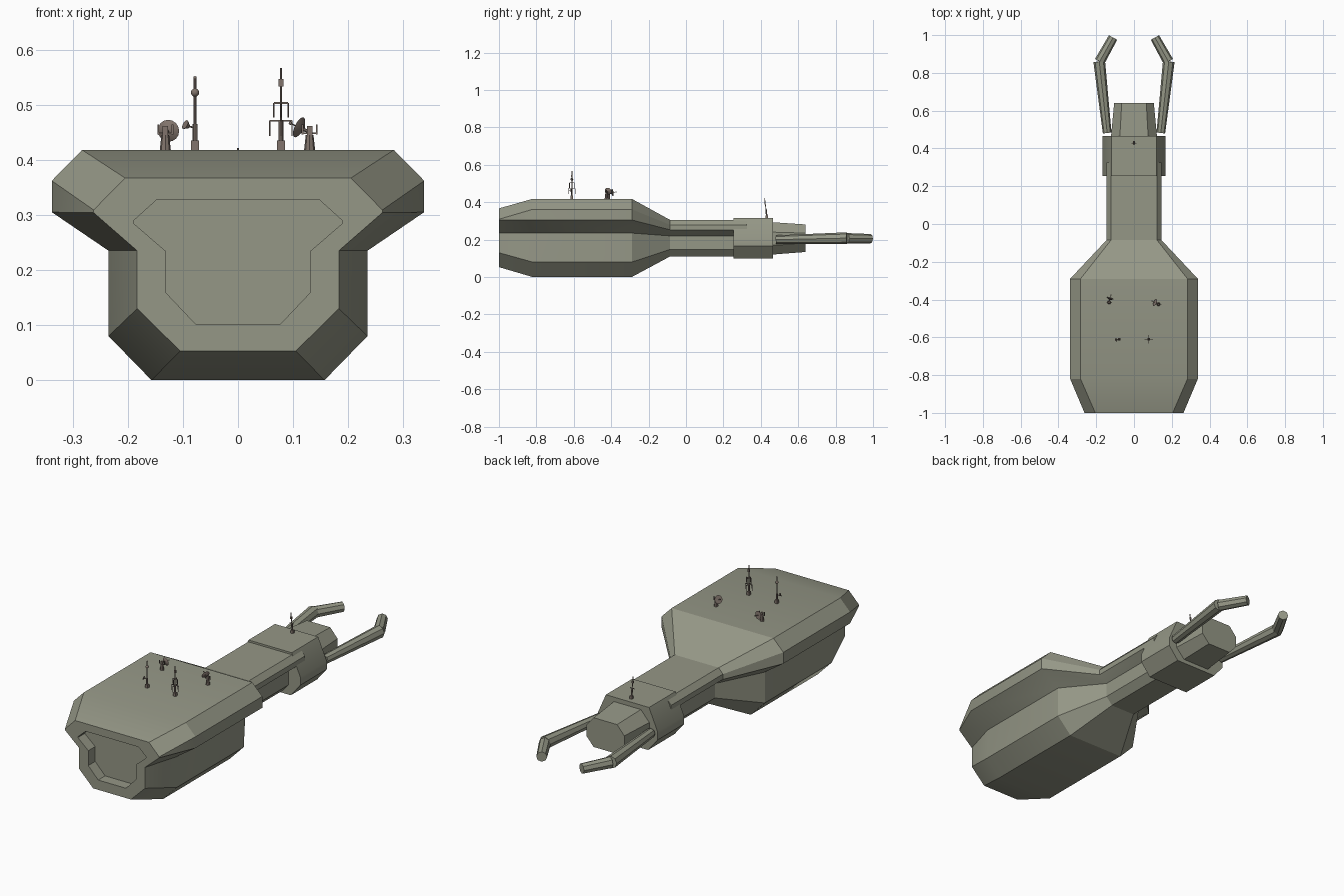
import bpy, bmesh
from math import pi
from mathutils import Vector

cube = bpy.data.objects.get("Cube")
if cube:
    bpy.data.objects.remove(cube)


def material(name, rgb):
    m = bpy.data.materials.new(name)
    m.use_nodes = True
    m.diffuse_color = (*rgb, 1)
    m.node_tree.nodes["Principled BSDF"].inputs["Base Color"].default_value = (*rgb, 1)
    return m


HULL = material("olive grey hull", (0.30, 0.31, 0.24))
METAL = material("brown grey metal", (0.22, 0.175, 0.15))


def finish(bm, name, mat, angle=25):
    bmesh.ops.recalc_face_normals(bm, faces=bm.faces)
    me = bpy.data.meshes.new(name)
    bm.to_mesh(me)
    bm.free()
    me.materials.append(mat)
    ob = bpy.data.objects.new(name, me)
    bpy.context.collection.objects.link(ob)
    bpy.ops.object.select_all(action='DESELECT')
    bpy.context.view_layer.objects.active = ob
    ob.select_set(True)
    bpy.ops.object.shade_smooth_by_angle(angle=angle * pi / 180)
    return ob


def loft(name, rings):
    """Skin mirrored half sections (x, z) placed along y."""
    bm = bmesh.new()
    loops = []
    for y, half in rings:
        pts = half + [(-x, z) for x, z in reversed(half)]
        loops.append([bm.verts.new((x, y, z)) for x, z in pts])
    n = len(loops[0])
    for a, b in zip(loops, loops[1:]):
        for i in range(n):
            j = (i + 1) % n
            bm.faces.new((a[i], a[j], b[j], b[i]))
    bm.faces.new(loops[0])
    bm.faces.new(loops[-1])
    return finish(bm, name, HULL)


def add_rod(bm, a, b, r1, r2=None, sides=8):
    a, b = Vector(a), Vector(b)
    d = b - a
    vs = bmesh.ops.create_cone(bm, cap_ends=True, segments=sides, radius1=r1,
                               radius2=r1 if r2 is None else r2, depth=d.length)["verts"]
    rot = d.to_track_quat('Z', 'Y')
    for v in vs:
        v.co = rot @ v.co + (a + b) / 2


def add_box(bm, centre, size):
    for v in bmesh.ops.create_cube(bm, size=1)["verts"]:
        v.co = Vector(centre) + Vector([c * s for c, s in zip(v.co, size)])


def add_ball(bm, centre, r):
    for v in bmesh.ops.create_uvsphere(bm, u_segments=12, v_segments=8, radius=r)["verts"]:
        v.co += Vector(centre)


# Main hull: recessed front, wide body, tapering into the neck
wide = [(.283, .418), (.338, .362), (.338, .305), (.235, .235), (.235, .08), (.157, 0)]
front = [(.205, .367), (.262, .309), (.262, .304), (.183, .235), (.183, .13), (.105, .053)]
recess = [(.147, .328), (.19, .289), (.19, .285), (.132, .235), (.132, .16), (.077, .102)]
neck = [(x * .43, .11 + z * .467) for x, z in wide]
loft("hull", [(-.945, recess), (-1, recess), (-1, front), (-.82, wide),
              (-.29, wide), (-.085, neck), (.325, neck)])

# Collar and tapered tail block
collar = [(.12, .315), (.168, .205), (.168, .165), (.115, .1)]
loft("collar", [(.255, collar), (.465, collar)])
tail_a = [(.075, .293), (.122, .24), (.122, .17), (.075, .12)]
tail_b = [(.065, .281), (.105, .235), (.105, .178), (.065, .134)]
loft("tail_block", [(.46, tail_a), (.64, tail_b)])

# Two bent docking arms
for side, label in ((1, "left"), (-1, "right")):
    bm = bmesh.new()
    add_rod(bm, (side * .142, .482, .2), (side * .184, .86, .208), .023, .031)
    finish(bm, label + "_arm", HULL)
    bm = bmesh.new()
    add_rod(bm, (side * .182, .86, .207), (side * .111, .987, .205), .028, .025)
    finish(bm, label + "_arm_tip", HULL)

TOP = .418

# Mast with ball and small side dish
bm = bmesh.new()
x, y = -.078, -.61
add_box(bm, (x, y, TOP + .008), (.014, .014, .018))
add_rod(bm, (x, y, TOP), (x, y, .465), .0045)
add_rod(bm, (x, y, .465), (x, y, .55), .0025)
add_ball(bm, (x, y, .522), .0075)
add_ball(bm, (x, y, .549), .003)
add_rod(bm, (x, y, .458), (x - .012, y, .461), .0015)
add_rod(bm, (x - .011, y, .46), (x - .018, y - .004, .464), .003, .009, 12)
finish(bm, "ball_mast", METAL, 40)

# Mast with hanging cross bars
bm = bmesh.new()
x = .078
add_box(bm, (x, y, TOP + .008), (.014, .014, .018))
add_rod(bm, (x, y, TOP), (x, y, .472), .0045)
add_rod(bm, (x, y, .472), (x, y, .567), .0022)
add_box(bm, (x, y, .54), (.009, .009, .013))
for z, reach, drop in ((.503, .013, .026), (.471, .02, .028)):
    add_box(bm, (x, y, z), (2 * reach, .003, .003))
    add_box(bm, (x, y, z), (.003, 2 * reach, .003))
    for s in (-1, 1):
        add_rod(bm, (x + s * reach, y, z), (x + s * reach, y, z - drop), .0015, sides=6)
        add_rod(bm, (x, y + s * reach, z), (x, y + s * reach, z - drop), .0015, sides=6)
finish(bm, "crossbar_mast", METAL, 40)


# Dish antennas on pedestals
def dish_antenna(name, x, y, aim):
    bm = bmesh.new()
    aim = Vector(aim).normalized()
    hub = Vector((x, y, .45))
    add_rod(bm, (x, y, TOP), (x, y, .445), .01, .007)
    add_box(bm, (x, y, .45), (.01, .01, .022))
    centre = hub + aim * .018
    add_rod(bm, hub, centre, .003)
    add_rod(bm, centre - aim * .003, centre + aim * .005, .007, .02, 16)
    add_rod(bm, centre, centre + aim * .024, .0012, sides=6)
    add_ball(bm, centre + aim * .024, .003)
    for s in (-1, 1):
        add_box(bm, (x + s * .013, y, .455), (.003, .003, .018))
    add_box(bm, (x, y, .448), (.026, .003, .003))
    finish(bm, name, METAL, 40)


dish_antenna("right_dish", -.132, -.415, (.25, .95, .12))
dish_antenna("left_dish", .13, -.425, (-.85, .4, .4))

# Small leaning aerial on the collar
bm = bmesh.new()
add_box(bm, (0, .432, .32), (.013, .013, .02))
add_rod(bm, (0, .432, .32), (0, .428, .36), .004)
add_rod(bm, (0, .428, .36), (0, .42, .421), .002)
add_box(bm, (0, .423, .395), (.008, .006, .012))
add_box(bm, (0, .427, .365), (.024, .003, .003))
finish(bm, "collar_aerial", METAL, 40)
